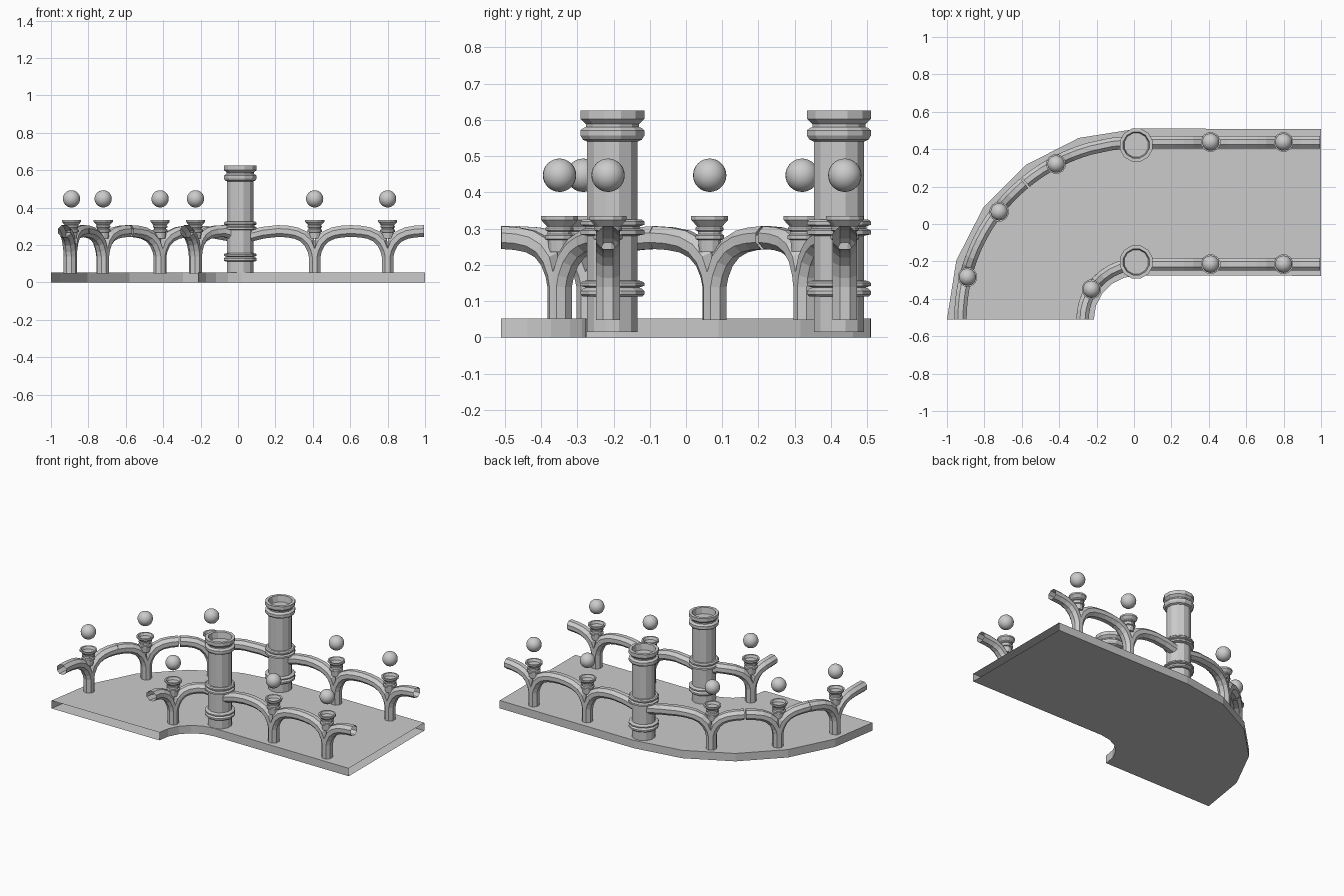
import bpy, bmesh, math
from math import sin, cos, pi, radians
from mathutils import Vector

if "Cube" in bpy.data.objects:
    bpy.data.objects.remove(bpy.data.objects["Cube"])

CX, CY = 0.02, -0.51          # centre of the bend
BASE = 0.052                  # slab thickness


def make(name, bm):
    bmesh.ops.recalc_face_normals(bm, faces=bm.faces)
    me = bpy.data.meshes.new(name)
    bm.to_mesh(me)
    bm.free()
    ob = bpy.data.objects.new(name, me)
    bpy.context.collection.objects.link(ob)
    return ob


def skin(bm, rings):
    for a, b in zip(rings, rings[1:]):
        n = len(a)
        for i in range(n):
            bm.faces.new((a[i], a[(i + 1) % n], b[(i + 1) % n], b[i]))


def lathe(name, x, y, profile, sides=12):
    bm = bmesh.new()
    rings = []
    for r, z in profile:
        rings.append([bm.verts.new((x + r * cos(2 * pi * (i + .5) / sides),
                                    y + r * sin(2 * pi * (i + .5) / sides), z))
                      for i in range(sides)])
    skin(bm, rings)
    bm.faces.new(rings[0])
    bm.faces.new(rings[-1])
    return make(name, bm)


def along(R, u):
    """Plan point and sideways direction: straight for u > 0, bend for u < 0."""
    if u >= 0:
        return Vector((CX + u, CY + R, 0)), Vector((0, 1, 0))
    a = pi / 2 - u / R
    d = Vector((cos(a), sin(a), 0))
    return Vector((CX, CY, 0)) + R * d, d


# walkway slab, open at both connecting ends
def arc(R, n=5):
    return [(CX + R * cos(pi / 2 + pi / 2 * i / n), CY + R * sin(pi / 2 + pi / 2 * i / n))
            for i in range(n + 1)]


outline = [(1, 0.508)] + arc(1.02) + arc(0.235)[::-1] + [(1, -0.277)]
bm = bmesh.new()
lo = [bm.verts.new((x, y, 0)) for x, y in outline]
hi = [bm.verts.new((x, y, BASE)) for x, y in outline]
bm.faces.new(lo[::-1])
bm.faces.new(hi)
n = len(outline)
for i in range(n):
    if i not in (6, n - 1):
        j = (i + 1) % n
        bm.faces.new((lo[i], lo[j], hi[j], hi[i]))
make("walkway_slab", bm)


# half arch: rises from a post and levels out towards the target
def half_arch(name, R, post, target, to_pillar):
    length = abs(target - post)
    sign = 1 if target > post else -1
    k = min(1, length / 0.195)
    path = [(0, BASE - .005), (0, .14), (.008, .175), (.028, .215), (.06, .246),
            (.10, .264), (.145, .272), (.195, .275)]
    path = [(s * k, z) for s, z in path]
    if to_pillar:
        path += [(.195 + (length - .195) * .5, .266), (length, .245)]
    elif length > .2:
        path.append((length, .275))
    bm = bmesh.new()
    rings = []
    for i, (s, z) in enumerate(path):
        a, b = path[max(i - 1, 0)], path[min(i + 1, len(path) - 1)]
        t = Vector((b[0] - a[0], b[1] - a[1])).normalized()
        if i == len(path) - 1 and not to_pillar:
            t = Vector((1, 0))
        ring = []
        for j in range(8):
            q = 2 * pi * (j + .5) / 8
            up, side = .034 * sin(q), .036 * cos(q)
            s2 = min(max(s - t.y * up, 0), length)
            p, d = along(R, post + sign * s2)
            v = p + d * side
            v.z = z + t.x * up
            ring.append(bm.verts.new(v))
        rings.append(ring)
    skin(bm, rings)
    make(name, bm)


post_cap = [(.030, .235), (.033, .268), (.041, .271), (.041, .281), (.034, .285),
            (.034, .292), (.040, .295), (.040, .302), (.036, .306), (.053, .324),
            (.053, .334), (.043, .334), (.036, .318)]
pillar = [(.072, .015), (.072, .112), (.084, .112), (.091, .118), (.091, .128), (.084, .134),
          (.076, .137), (.091, .142), (.091, .150), (.084, .155), (.072, .157),
          (.072, .280), (.091, .284), (.091, .295), (.078, .300), (.078, .306),
          (.091, .310), (.091, .319), (.084, .325), (.072, .325),
          (.072, .540), (.084, .545), (.091, .556), (.091, .571), (.084, .577),
          (.076, .580), (.076, .588), (.091, .602), (.091, .625), (.072, .625), (.066, .585)]

# both railings: posts, floating lamp globes, arches and pillar
for side, R, posts, ends, py in (
        ("outer", .948, ([.39, .78], [-.454, -.854, -1.245]), (.98, -1.489), .422),
        ("inner", .295, ([.39, .78], [-.293]), (.98, -.463), -.203)):
    lathe(side + "_pillar", .012, py, pillar)
    for run, end in zip(posts, ends):
        for i, u in enumerate(run):
            prev = 0.03 * (1 if u > 0 else -1) if i == 0 else (run[i - 1] + u) / 2
            nxt = end if i == len(run) - 1 else (run[i + 1] + u) / 2
            half_arch(side + "_arch_half", R, u, prev, i == 0)
            half_arch(side + "_arch_half", R, u, nxt, False)
            p, _ = along(R - (.01 if u < 0 and R > .5 else 0), u)
            lathe(side + "_post_cap", p.x, p.y, post_cap)
            bm = bmesh.new()
            bmesh.ops.create_uvsphere(bm, u_segments=24, v_segments=16, radius=.046)
            bmesh.ops.translate(bm, verts=bm.verts, vec=(p.x, p.y, .447))
            for f in bm.faces:
                f.smooth = True
            make(side + "_lamp_globe", bm)
